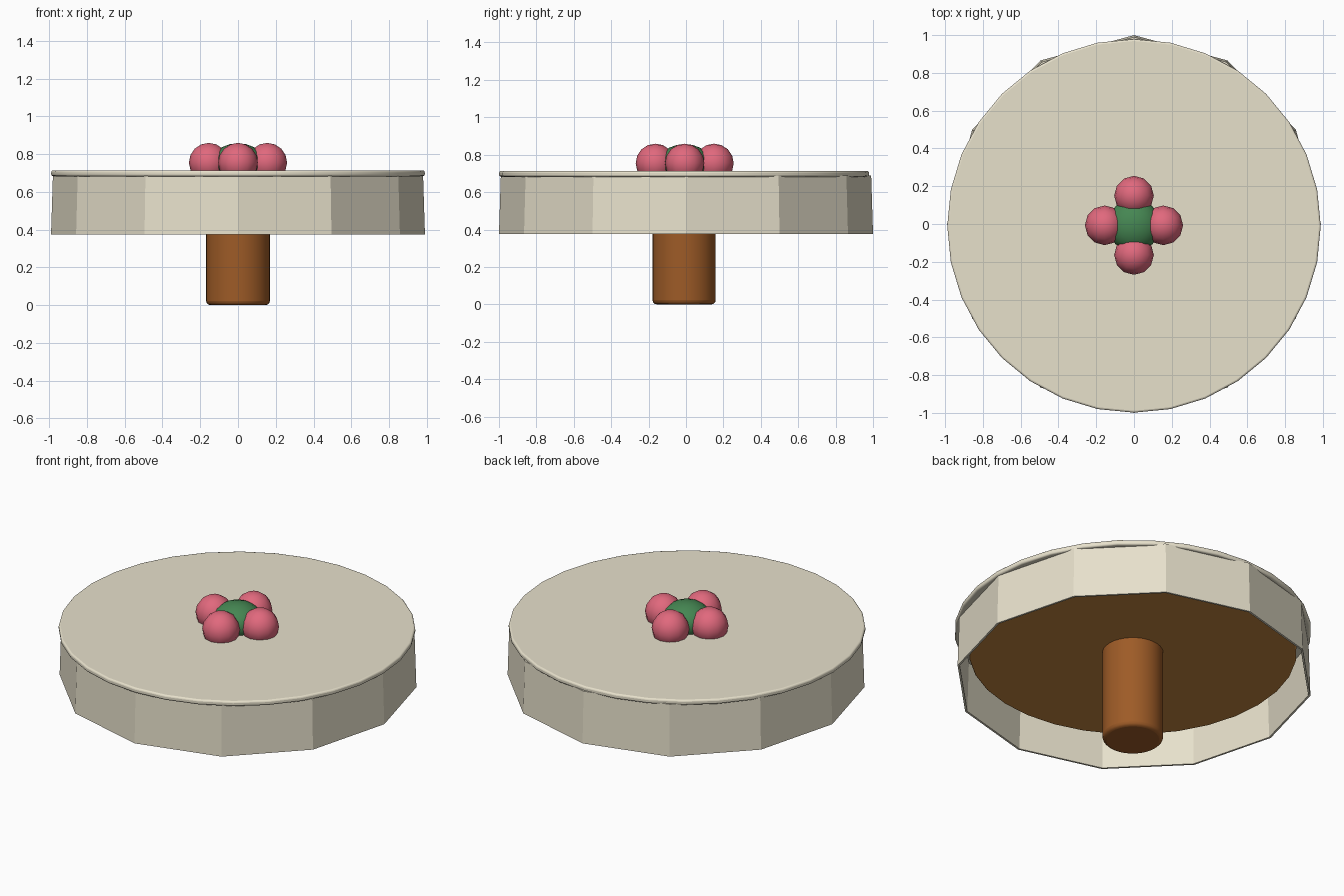
import bpy, bmesh, math

if "Cube" in bpy.data.objects:
    bpy.data.objects.remove(bpy.data.objects["Cube"])


def material(name, rgb):
    m = bpy.data.materials.new(name)
    m.diffuse_color = (*rgb, 1)
    m.use_nodes = True
    m.node_tree.nodes["Principled BSDF"].inputs["Base Color"].default_value = m.diffuse_color
    return m


CREAM = material("cream cloth", (0.80, 0.75, 0.60))
WOOD = material("warm wood", (0.34, 0.105, 0.02))
BOARD = material("table board wood", (0.55, 0.235, 0.05))
PINK = material("pink petal", (0.75, 0.14, 0.205))
GREEN = material("leaf green", (0.06, 0.24, 0.085))
CY = -0.01  # the table sits slightly forward of the cloth skirt


def finish(ob, name, mat, smooth=True):
    ob.name = name
    ob.data.materials.append(mat)
    if smooth:
        bpy.ops.object.shade_smooth_by_angle(angle=math.radians(35))
    return ob


def cylinder(name, r, z0, z1, mat, bevel):
    bpy.ops.mesh.primitive_cylinder_add(vertices=32, radius=r, depth=z1 - z0,
                                        location=(0, CY, (z0 + z1) / 2))
    ob = finish(bpy.context.object, name, mat)
    mod = ob.modifiers.new("soft edge", 'BEVEL')
    mod.width, mod.segments = bevel, 3
    mod.limit_method = 'ANGLE'
    mod.angle_limit = math.radians(40)
    return ob


def ball(name, loc, r, rz, seg, rings, mat):
    bpy.ops.mesh.primitive_uv_sphere_add(segments=seg, ring_count=rings, radius=1, location=loc)
    ob = bpy.context.object
    ob.scale = (r, r, rz)
    return finish(ob, name, mat)


# Central post, table board and round cloth top
cylinder("post", 0.169, 0.0, 0.60, WOOD, 0.022)
cylinder("table_board", 0.91, 0.557, 0.685, BOARD, 0.008)
cylinder("cloth_top", 0.989, 0.682, 0.713, CREAM, 0.01)

# Hanging cloth skirt: open twelve-sided band, thin, slightly flared
bm = bmesh.new()
rings = []
for k, z, inward in ((1.0, 0.375, 0), (0.99, 0.69, 0), (0.99, 0.69, 0.012), (1.0, 0.375, 0.012)):
    rings.append([bm.verts.new(((0.99 * k - inward) * math.sin(math.tau * i / 12),
                                (1.0 * k - inward) * math.cos(math.tau * i / 12), z))
                  for i in range(12)])
for a, b in zip(rings, rings[1:] + rings[:1]):
    for i in range(12):
        j = (i + 1) % 12
        bm.faces.new((a[i], a[j], b[j], b[i]))
bmesh.ops.recalc_face_normals(bm, faces=bm.faces)
mesh = bpy.data.meshes.new("cloth_skirt")
bm.to_mesh(mesh)
bm.free()
skirt = bpy.data.objects.new("cloth_skirt", mesh)
bpy.context.collection.objects.link(skirt)
finish(skirt, "cloth_skirt", CREAM, smooth=False)

# Flower centrepiece: green middle with four round blossoms
ball("green_centre", (0, -0.007, 0.755), 0.14, 0.102, 16, 10, GREEN)
for i, side in enumerate(("right", "back", "left", "front")):
    a = math.pi / 2 * i
    ball("blossom_" + side, (0.155 * math.cos(a), -0.007 + 0.157 * math.sin(a), 0.755),
         0.105, 0.104, 12, 8, PINK)
